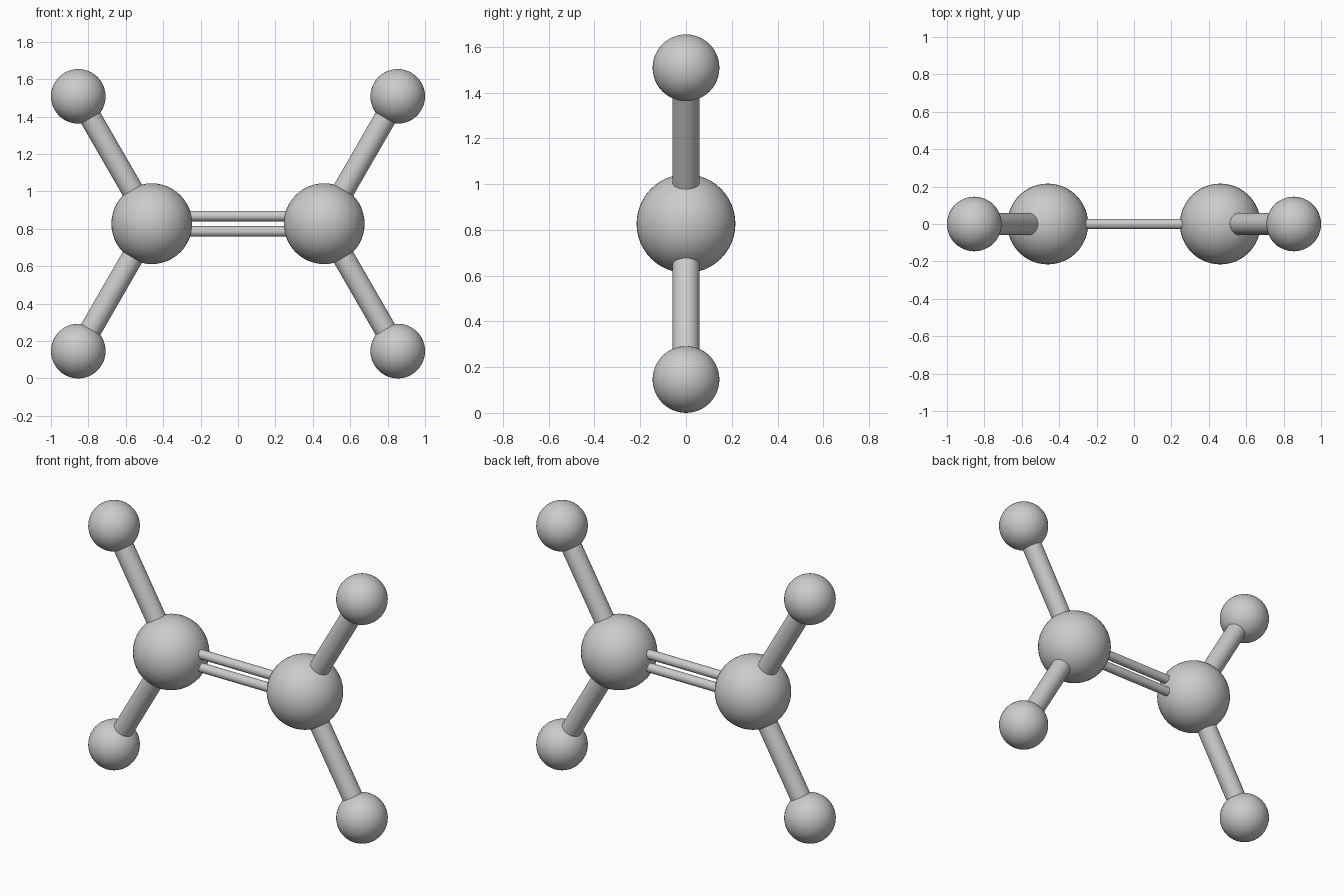
import bpy
from mathutils import Vector

if "Cube" in bpy.data.objects:
    bpy.data.objects.remove(bpy.data.objects["Cube"])

MID_Z = 0.827
CARBON_X, CARBON_R = 0.461, 0.216
HYDRO_DX, HYDRO_DZ, HYDRO_R = 0.393, 0.681, 0.146
SINGLE_R, DOUBLE_R, DOUBLE_GAP = 0.059, 0.028, 0.041


def smooth(obj, name):
    obj.name = name
    bpy.ops.object.shade_smooth_by_angle()
    return obj


def atom(name, centre, radius):
    bpy.ops.mesh.primitive_uv_sphere_add(segments=48, ring_count=24, radius=radius, location=centre)
    return smooth(bpy.context.object, name)


def bond(name, start, end, radius):
    axis = end - start
    bpy.ops.mesh.primitive_cylinder_add(
        vertices=32, radius=radius, depth=axis.length, location=(start + end) / 2,
        rotation=axis.to_track_quat('Z', 'Y').to_euler())
    return smooth(bpy.context.object, name)


# Two large atoms, each with two small atoms on angled rods
for side, sx in (("left", -1), ("right", 1)):
    centre = Vector((sx * CARBON_X, 0, MID_Z))
    atom(f"large_atom_{side}", centre, CARBON_R)
    for level, sz in (("lower", -1), ("upper", 1)):
        tip = centre + Vector((sx * HYDRO_DX, 0, sz * HYDRO_DZ))
        atom(f"small_atom_{side}_{level}", tip, HYDRO_R)
        bond(f"single_bond_{side}_{level}", centre, tip, SINGLE_R)

# Double bond: two thin parallel rods
for level, sz in (("lower", -1), ("upper", 1)):
    z = MID_Z + sz * DOUBLE_GAP
    bond(f"double_bond_{level}", Vector((-CARBON_X, 0, z)), Vector((CARBON_X, 0, z)), DOUBLE_R)
